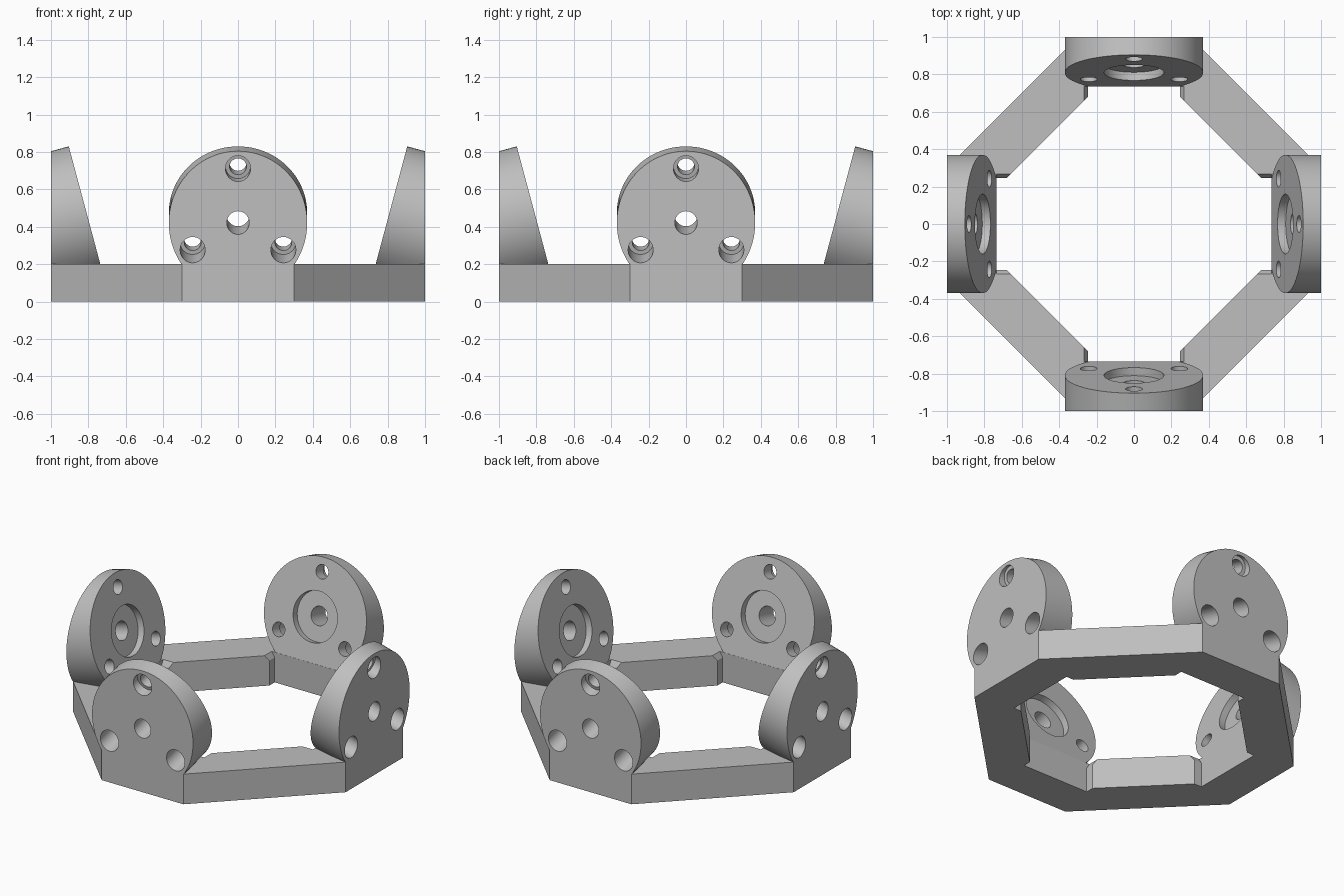
import bpy, bmesh, math
from mathutils import Matrix, Vector

if "Cube" in bpy.data.objects:
    bpy.data.objects.remove(bpy.data.objects["Cube"])

grey = bpy.data.materials.new("grey")
grey.diffuse_color = (0.52, 0.52, 0.52, 1)
grey.use_nodes = True
grey.node_tree.nodes["Principled BSDF"].inputs["Base Color"].default_value = grey.diffuse_color

TILT = math.radians(15)
AXIS = Vector((0, math.cos(TILT), math.sin(TILT)))      # disc axis, facing inward and up
UP = Vector((0, -math.sin(TILT), math.cos(TILT)))
FRAME = Matrix.Translation((0, -0.809, 0.4725)) @ Matrix((Vector((-1, 0, 0)), UP, AXIS)).transposed().to_4x4()


def make_object(name, bm):
    bmesh.ops.recalc_face_normals(bm, faces=bm.faces)
    mesh = bpy.data.meshes.new(name)
    bm.to_mesh(mesh)
    bm.free()
    mesh.materials.append(grey)
    ob = bpy.data.objects.new(name, mesh)
    bpy.context.collection.objects.link(ob)
    return ob


def turned(bm, u, v, profile, n):
    """Solid of revolution about the disc axis, profile = (radius, depth) pairs."""
    rings = [[bm.verts.new(FRAME @ Vector((u + r * math.cos(2 * math.pi * i / n),
                                           v + r * math.sin(2 * math.pi * i / n), w)))
              for i in range(n)] for r, w in profile]
    for a, b in zip(rings, rings[1:]):
        for i in range(n):
            j = (i + 1) % n
            bm.faces.new((a[i], a[j], b[j], b[i]))
    bm.faces.new(rings[0])
    bm.faces.new(rings[-1])


# Octagonal base ring, with stepped inner corners chamfered at the top
def quarter_turns(points):
    out = []
    for k in range(4):
        for x, y in points:
            for _ in range(k):
                x, y = -y, x
            out.append((x, y))
    return out


bm = bmesh.new()
outer, inner = [], []
for z, s in ((0, 0.246), (0.165, 0.246), (0.2, 0.267)):
    e = 0.926 - s
    outer.append([bm.verts.new((x, y, z)) for x, y in quarter_turns([(-0.3, -1), (0.3, -1)])])
    inner.append([bm.verts.new((x, y, z)) for x, y in
                  quarter_turns([(-s, -e), (-s, -0.735), (s, -0.735), (s, -e)])])
for loops in (outer, inner):
    for a, b in zip(loops, loops[1:]):
        for i in range(len(a)):
            j = (i + 1) % len(a)
            bm.faces.new((a[i], a[j], b[j], b[i]))
for o, c in ((outer[0], inner[0]), (outer[2], inner[2])):
    for k in range(4):
        bm.faces.new((o[2 * k], o[2 * k + 1], c[4 * k + 3], c[4 * k + 2], c[4 * k + 1], c[4 * k]))
        bm.faces.new((o[2 * k + 1], o[(2 * k + 2) % 8], c[(4 * k + 4) % 16], c[4 * k + 3]))
bmesh.ops.dissolve_limit(bm, angle_limit=0.01, verts=bm.verts, edges=bm.edges)
make_object("base_ring", bm)

# Tilted disc, trimmed flat at the outer side and at the ring top
bm = bmesh.new()
turned(bm, 0, 0, [(0.37, -0.5), (0.37, 0)], 96)
for co, no in (((0, -1, 0), (0, -1, 0)), ((0, 0, 0.2), (0, 0, -1))):
    cut = bmesh.ops.bisect_plane(bm, geom=bm.verts[:] + bm.edges[:] + bm.faces[:],
                                 plane_co=co, plane_no=no, clear_outer=True)
    bmesh.ops.holes_fill(bm, edges=[e for e in cut["geom_cut"] if isinstance(e, bmesh.types.BMEdge)])
disc = make_object("mount_disc_1", bm)

# Centre bore with recess, and three counterbored screw holes
bm = bmesh.new()
turned(bm, 0, 0, [(0.06, -0.5), (0.06, -0.045), (0.16, -0.045), (0.16, 0.1)], 48)
for k in range(3):
    a = math.pi / 2 + k * 2 * math.pi / 3
    turned(bm, 0.28 * math.cos(a), 0.28 * math.sin(a),
           [(0.067, -0.5), (0.067, -0.08), (0.045, -0.08), (0.045, 0.1)], 32)
cutter = make_object("hole_cutter", bm)
cutter.hide_render = True

mod = disc.modifiers.new("holes", "BOOLEAN")
mod.operation = "DIFFERENCE"
mod.solver = "EXACT"
mod.object = cutter
bpy.context.view_layer.objects.active = disc
disc.select_set(True)
bpy.ops.object.modifier_apply(modifier=mod.name)
bpy.data.objects.remove(cutter)
bpy.ops.object.shade_smooth_by_angle(angle=math.radians(30))

# Repeat the disc on the other three sides
for k in range(1, 4):
    copy = disc.copy()
    copy.name = f"mount_disc_{k + 1}"
    copy.rotation_euler.z = k * math.pi / 2
    bpy.context.collection.objects.link(copy)
